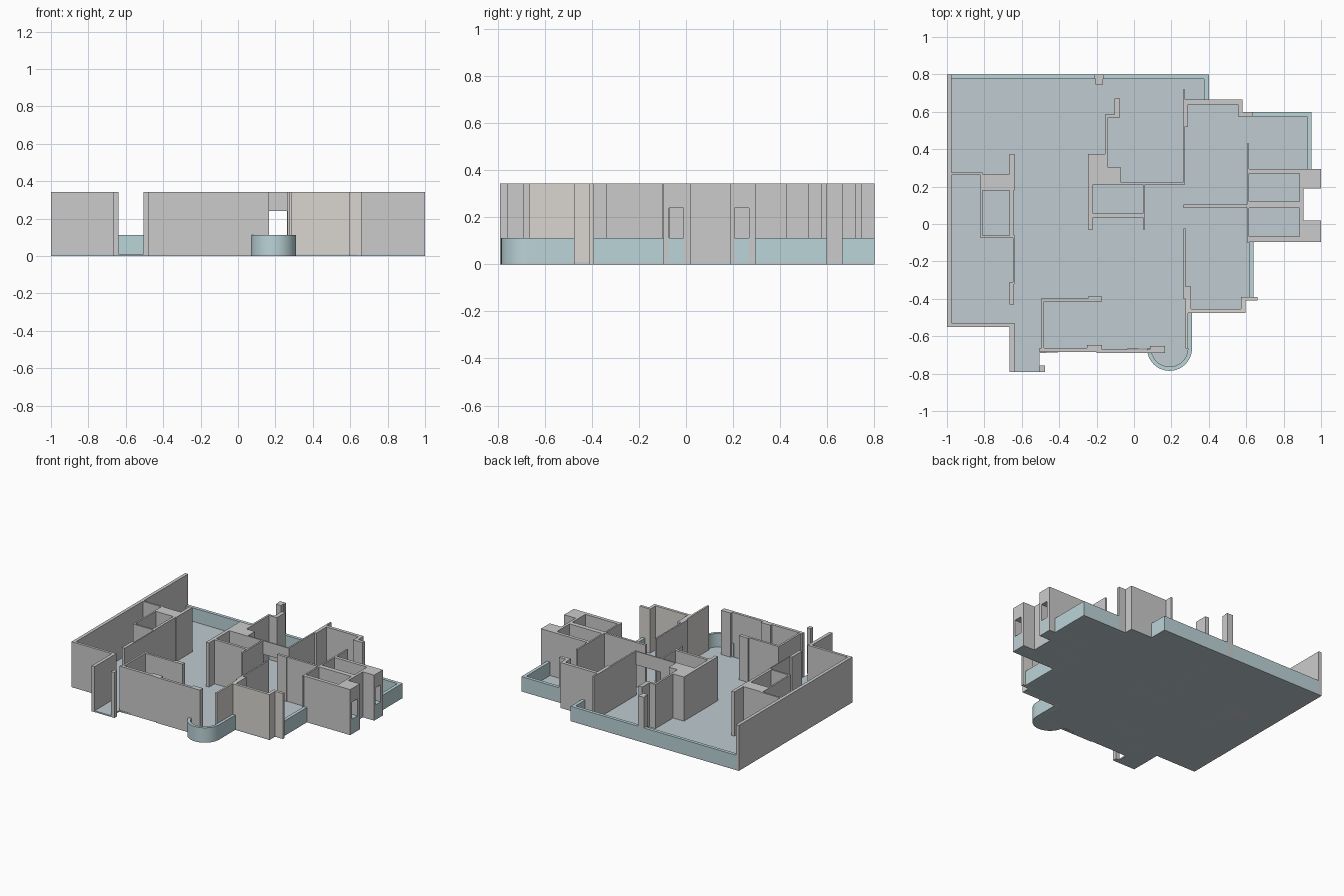
import bpy, bmesh, math

if "Cube" in bpy.data.objects:
    bpy.data.objects.remove(bpy.data.objects["Cube"])

H, LOW, SLAB = 0.342, 0.112, 0.01   # wall height, parapet height, floor thickness


def material(name, rgb):
    m = bpy.data.materials.new(name)
    m.diffuse_color = (*rgb, 1)
    m.use_nodes = True
    m.node_tree.nodes["Principled BSDF"].inputs["Base Color"].default_value = m.diffuse_color
    return m


TEAL = material("parapet_teal", (0.50, 0.66, 0.69))
SLATE = material("floor_slate", (0.52, 0.60, 0.64))
TAN = material("wall_warm_grey", (0.70, 0.67, 0.64))


def finish(name, bm, mat=None):
    bmesh.ops.recalc_face_normals(bm, faces=bm.faces)
    me = bpy.data.meshes.new(name)
    bm.to_mesh(me)
    bm.free()
    ob = bpy.data.objects.new(name, me)
    bpy.context.collection.objects.link(ob)
    if mat:
        me.materials.append(mat)
    return ob


def walls(name, rects, z0=0.0, z1=H, mat=None):
    """Boxes from plan rectangles (x0, x1, y0, y1)."""
    bm = bmesh.new()
    for x0, x1, y0, y1 in rects:
        vs = bmesh.ops.create_cube(bm, size=1)["verts"]
        for v in vs:
            v.co.x = x1 if v.co.x > 0 else x0
            v.co.y = y1 if v.co.y > 0 else y0
            v.co.z = z1 if v.co.z > 0 else z0
    return finish(name, bm, mat)


def prism(name, outline, z0, z1, mat=None):
    bm = bmesh.new()
    face = bm.faces.new([bm.verts.new((x, y, z0)) for x, y in outline])
    ext = bmesh.ops.extrude_face_region(bm, geom=[face], use_keep_orig=True)
    for v in ext["geom"]:
        if isinstance(v, bmesh.types.BMVert):
            v.co.z = z1
    return finish(name, bm, mat)


def arc(r, n=24):
    """Half circle of the bay, right to left through the front."""
    return [(0.19 + r * math.cos(a), -0.665 + r * math.sin(a))
            for a in (-math.pi * i / n for i in range(n + 1))]


# floor slab with bay
prism("floor_slab", [(-1, .8), (.4, .8), (.4, .665), (.58, .665), (.58, .6), (.95, .6),
                     (.95, .295), (1, .295), (1, .19), (.905, .19), (.905, .02), (1, .02),
                     (1, -.095), (.64, -.095), (.64, -.41), (.595, -.41), (.595, -.475),
                     (.31, -.475)] + arc(0.12) +
      [(.07, -.69), (-.505, -.69), (-.505, -.79), (-.665, -.79), (-.665, -.55), (-1, -.55)][1:],
      0, SLAB, SLATE)

# curved bay parapet, with its straight run on the right
bay = prism("bay_parapet", [(.31, -.47)] + arc(0.12) + arc(0.098)[::-1] + [(.288, -.47)],
            0, LOW, TEAL)
bpy.context.view_layer.objects.active = bay
bay.select_set(True)
bpy.ops.object.shade_smooth_by_angle(angle=math.radians(30))
bay.select_set(False)

# low terrace parapets
walls("rear_parapet", [(-.975, .4, .775, .8), (.375, .4, .66, .78)], 0, LOW, TEAL)
walls("balcony_parapet", [(.635, .95, .575, .6), (.925, .95, .29, .58)], 0, LOW, TEAL)
walls("side_parapet", [(.615, .64, -.395, -.095)], 0, LOW, TEAL)

# outer walls on the left and the entry
walls("left_outer_wall", [(-1, -.975, -.55, .8), (-1, -.64, -.55, -.53)])
walls("entry_walls", [(-.665, -.64, -.79, -.53), (-.505, -.475, -.79, -.757)])
walls("rear_post", [(-.21, -.16, .775, .8), (-.205, -.165, .745, .78)])

# front room
walls("front_room_walls", [(-.505, -.18, -.685, -.662), (-.2, .165, -.69, -.67),
                           (-.25, -.17, -.68, -.648), (.085, .165, -.69, -.652),
                           (-.495, -.48, -.68, -.395), (-.49, -.2, -.415, -.398),
                           (-.245, -.17, -.415, -.388)])

# left utility rooms and the long thin partition
walls("left_room_walls", [(-.665, -.64, .18, .375), (-.98, -.81, .262, .275),
                          (-.82, -.64, .18, .268), (-.822, -.81, -.075, .265),
                          (-.665, -.645, -.075, .2), (-.82, -.645, -.075, -.062),
                          (-.648, -.64, -.32, -.06), (-.665, -.642, -.43, -.31)])

# central core
walls("core_walls", [(-.105, -.075, .575, .67), (-.155, -.075, .57, .585),
                     (-.155, -.14, .29, .585), (-.155, -.07, .212, .302),
                     (-.245, -.145, .212, .375), (-.245, -.22, -.03, .22),
                     (-.225, .055, .035, .055), (.048, .06, -.03, .22),
                     (-.08, .055, .212, .222)])
walls("core_door_header", [(.05, .27, .212, .222)], 0.24, H)

# rear right room
walls("rear_right_room_walls", [(.262, .274, .212, .72), (.265, .288, .52, .665),
                                (.27, .58, .64, .665), (.555, .58, .575, .665),
                                (.56, .635, .575, .6)])

# corridor wall and bathroom block
walls("corridor_wall", [(.265, .61, .088, .105), (.265, .345, .085, .105)])
walls("bathroom_walls", [(.603, .615, -.1, .43), (.61, .89, .27, .295), (.61, .89, .085, .12),
                         (.61, .89, -.095, -.068), (.885, .905, .015, .195)])

# two window piers at the right end
for name, y0, a, b, y1 in (("front", -.095, -.073, -.01, .02), ("rear", .19, .207, .267, .295)):
    walls(name + "_window_pier", [(.885, 1, y0, a), (.885, 1, b, y1)])
    walls(name + "_window_header", [(.885, 1, a, b)], 0.24, H)
    walls(name + "_window_sill", [(.885, 1, a, b)], 0, LOW, TEAL)

# front right room
walls("front_right_partition", [(.264, .275, -.4, -.025), (.264, .305, -.4, -.335)])
walls("front_right_outer_walls", [(.285, .305, -.475, -.39), (.29, .595, -.475, -.455),
                                  (.572, .595, -.475, -.39), (.58, .66, -.41, -.39)], mat=TAN)
walls("bay_side_wall", [(.275, .289, -.665, -.39)], mat=TAN)
